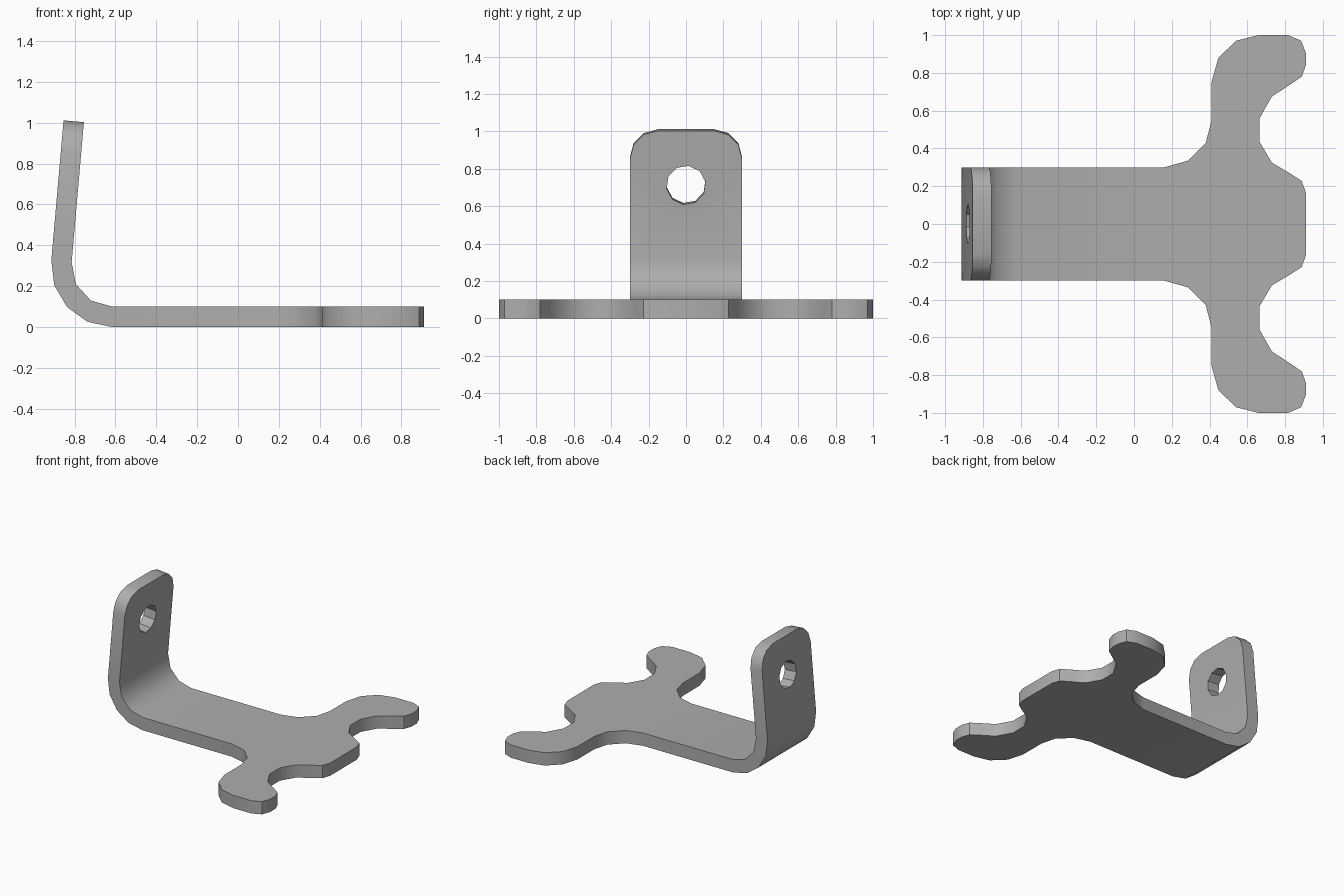
import bpy, bmesh, math
from mathutils import Vector

if "Cube" in bpy.data.objects:
    bpy.data.objects.remove(bpy.data.objects["Cube"], do_unlink=True)

THICK, HALF_WIDTH = 0.10, 0.30
OUTER_R, INNER_R = 0.30, 0.20
BEND = math.radians(95)
BEND_X, BEND_Z = -0.615, 0.30

metal = bpy.data.materials.new("grey metal")
metal.use_nodes = True
GREY = (0.42, 0.42, 0.42, 1)
metal.diffuse_color = GREY
metal.node_tree.nodes["Principled BSDF"].inputs["Base Color"].default_value = GREY

bm = bmesh.new()


def plate(outline, place, closed=False, hole=None):
    """Thick plate from a 2D outline; an open outline leaves its joint side unwalled."""
    loops = [(outline, closed)] + ([(hole, True)] if hole else [])
    caps = ([], [])
    for points, is_closed in loops:
        low, high = [[bm.verts.new(place(a, b, t)) for a, b in points] for t in (0, 1)]
        count = len(points)
        for i in range(count if is_closed else count - 1):
            j = (i + 1) % count
            bm.faces.new((low[i], low[j], high[j], high[i]))
        caps[0].append(low)
        caps[1].append(high)
    for rings in caps:
        if not hole:
            bm.faces.new(rings[0])
            continue
        edges = []
        for ring in rings:
            for a, b in zip(ring, ring[1:] + ring[:1]):
                edges.append(bm.edges.get((a, b)) or bm.edges.new((a, b)))
        bmesh.ops.triangle_fill(bm, use_beauty=True, edges=edges)


# Flat foot with two curved arms, mirrored across the centre line
half = [(BEND_X, HALF_WIDTH), (0.16, 0.30), (0.285, 0.335), (0.38, 0.43),
        (0.41, 0.545), (0.41, 0.75), (0.447, 0.88), (0.54, 0.97), (0.66, 1.0),
        (0.815, 1.0), (0.885, 0.97), (0.91, 0.905), (0.91, 0.84), (0.888, 0.78),
        (0.815, 0.73), (0.73, 0.675), (0.665, 0.56), (0.665, 0.435),
        (0.73, 0.325), (0.815, 0.275), (0.888, 0.228), (0.91, 0.165)]
foot = half + [(x, -y) for x, y in reversed(half)]
plate(foot, lambda x, y, t: (x, y, t * THICK))


# Curved bend between foot and tab
def arc(radius, steps):
    return [(BEND_X - radius * math.sin(BEND * i / steps),
             BEND_Z - radius * math.cos(BEND * i / steps)) for i in range(steps + 1)]


outer, inner = arc(OUTER_R, 4), arc(INNER_R, 3)
sides = []
for y in (-HALF_WIDTH, HALF_WIDTH):
    rows = [[bm.verts.new((x, y, z)) for x, z in line] for line in (outer, inner)]
    bm.faces.new(rows[0] + rows[1][::-1])
    sides.append(rows)
for front, back in zip(*sides):
    for i in range(len(front) - 1):
        bm.faces.new((front[i], front[i + 1], back[i + 1], back[i]))

# Leaning tab with rounded corners and a bolt hole
base_out, base_in = [Vector((p[-1][0], 0, p[-1][1])) for p in (outer, inner)]
up = Vector((-math.cos(BEND), 0, math.sin(BEND)))
LENGTH, CORNER, HOLE_R, HOLE_S = 0.688, 0.15, 0.105, 0.396
edge = [(HALF_WIDTH, 0)]
for i in range(4):
    a = math.radians(30 * i)
    edge.append((HALF_WIDTH - CORNER + CORNER * math.cos(a),
                 LENGTH - CORNER + CORNER * math.sin(a)))
tab = edge + [(-y, s) for y, s in reversed(edge)]
bolt_hole = [(HOLE_R * math.cos(math.radians(10 + 36 * i)),
              HOLE_S + HOLE_R * math.sin(math.radians(10 + 36 * i))) for i in range(10)]
plate(tab, lambda y, s, t: base_out.lerp(base_in, t) + up * s + Vector((0, y, 0)),
      hole=bolt_hole)

# Weld the three sections into one bracket
bmesh.ops.remove_doubles(bm, verts=bm.verts[:], dist=0.0005)
bmesh.ops.recalc_face_normals(bm, faces=bm.faces[:])
mesh = bpy.data.meshes.new("bracket")
bm.to_mesh(mesh)
bm.free()
mesh.materials.append(metal)
bracket = bpy.data.objects.new("bracket", mesh)
bpy.context.collection.objects.link(bracket)
bpy.context.view_layer.objects.active = bracket
bracket.select_set(True)
bpy.ops.object.shade_smooth_by_angle(angle=math.radians(35))
